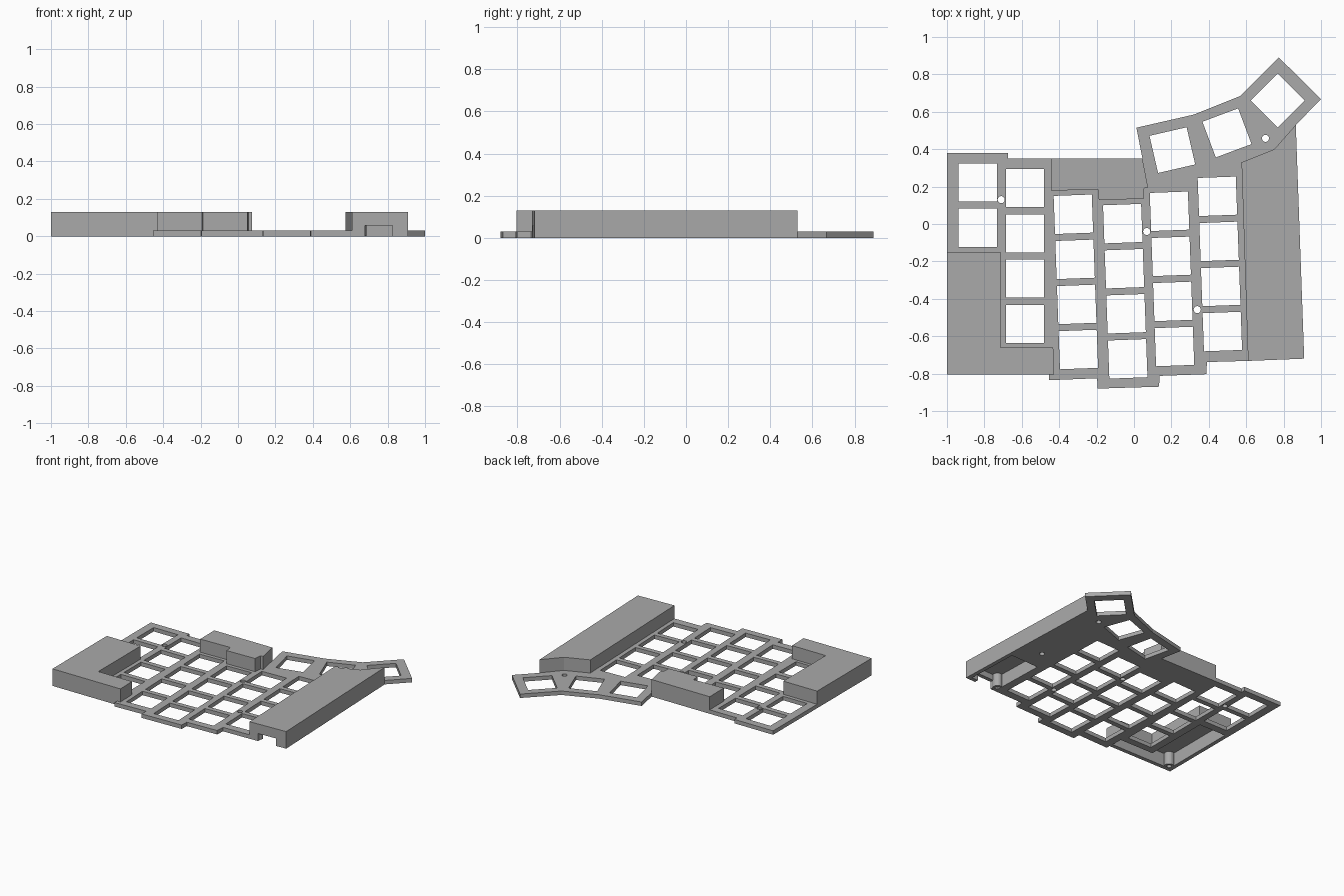
import bpy, bmesh, math
from mathutils import Matrix, Vector

if "Cube" in bpy.data.objects:
    bpy.data.objects.remove(bpy.data.objects["Cube"])

T, H, CEIL = 0.03, 0.13, 0.10   # plate thickness, block height, pocket ceiling

grey = bpy.data.materials.new("mid_grey")
grey.diffuse_color = (0.4, 0.4, 0.4, 1)
grey.use_nodes = True
grey.node_tree.nodes["Principled BSDF"].inputs["Base Color"].default_value = grey.diffuse_color


def prism(name, loops, z0, z1):
    """Extrude one or more closed xy loops between two heights."""
    bm = bmesh.new()
    for pts in loops:
        low = bm.faces.new([bm.verts.new((x, y, z0)) for x, y in pts])
        up = bmesh.ops.extrude_face_region(bm, geom=[low])["geom"]
        for v in up:
            if isinstance(v, bmesh.types.BMVert):
                v.co.z = z1
    bmesh.ops.recalc_face_normals(bm, faces=bm.faces)
    me = bpy.data.meshes.new(name)
    bm.to_mesh(me)
    bm.free()
    ob = bpy.data.objects.new(name, me)
    bpy.context.collection.objects.link(ob)
    me.materials.append(grey)
    return ob


def combine(ob, other, op):
    """Apply a boolean and remove the helper."""
    mod = ob.modifiers.new("cut", "BOOLEAN")
    mod.operation, mod.object, mod.solver = op, other, "EXACT"
    bpy.context.view_layer.objects.active = ob
    bpy.ops.object.modifier_apply(modifier=mod.name)
    bpy.data.objects.remove(other)


def square(cx, cy, deg, s=0.204):
    rot = Matrix.Rotation(math.radians(deg), 2)
    return [Vector((cx, cy)) + rot @ Vector((a * s / 2, b * s / 2))
            for a, b in ((-1, -1), (1, -1), (1, 1), (-1, 1))]


def circle(cx, cy, r, n=20):
    return [(cx + r * math.cos(i * math.tau / n), cy + r * math.sin(i * math.tau / n))
            for i in range(n)]


# Switch plate outline
plate = prism("keyboard_plate", [[
    (-1, 0.38), (-0.675, 0.38), (-0.675, 0.35), (0.045, 0.35), (0.013, 0.515),
    (0.32, 0.585), (0.57, 0.685), (0.775, 0.89), (1, 0.667), (0.865, 0.53),
    (0.91, -0.72), (0.61, -0.732), (0.39, -0.738), (0.387, -0.803), (0.137, -0.812),
    (0.134, -0.87), (-0.195, -0.88), (-0.197, -0.825), (-0.455, -0.835),
    (-0.454, -0.805), (-1, -0.805)]], 0, T)

# Raised housings
left_loop = [(-1, -0.15), (-0.715, -0.15), (-0.715, -0.66), (-0.432, -0.66),
             (-0.427, -0.805), (-1, -0.805)]
back_loop = [(-0.445, 0.35), (0.045, 0.35), (0.075, 0.195), (0.055, 0.193),
             (0.05, 0.135), (-0.188, 0.128), (-0.192, 0.185), (-0.443, 0.178)]
right_loop = [(0.575, 0.33), (0.75, 0.4), (0.865, 0.53), (0.91, -0.72), (0.61, -0.732)]
for name, loop in (("left_housing", left_loop), ("back_housing", back_loop),
                   ("right_housing", right_loop)):
    combine(plate, prism(name, [loop], 0, H), "UNION")

# Key openings: straight outer columns, tilted inner columns, fanned thumb keys
keys = [square(-0.835, 0.222 - 0.242 * i, 0) for i in range(2)]
keys += [square(-0.583, 0.192 - 0.242 * i, 0) for i in range(4)]
for x, y in ((-0.324, 0.052), (-0.06, 0.002), (0.19, 0.068), (0.446, 0.148)):
    keys += [square(x + 0.0088 * i, y - 0.241 * i, 2.1) for i in range(4)]
keys += [square(0.205, 0.395, 13), square(0.497, 0.487, 20.5), square(0.768, 0.66, 45)]
combine(plate, prism("key_cutter", keys, -0.1, 0.3), "DIFFERENCE")

# Screw holes
screws = [circle(x, y, 0.019) for x, y in
          ((-0.71, 0.13), (0.068, -0.04), (0.338, -0.458), (0.703, 0.458))]
combine(plate, prism("screw_cutter", screws, -0.1, 0.3), "DIFFERENCE")
combine(plate, prism("blind_hole_cutter", [circle(0.72, -0.13, 0.019)], -0.1, CEIL),
        "DIFFERENCE")

# Hollow undersides of the left and right housings
pockets = [
    [(-0.97, -0.18), (-0.745, -0.18), (-0.745, -0.69), (-0.46, -0.69),
     (-0.457, -0.775), (-0.97, -0.775)],
    [(0.628, -0.29), (0.864, -0.28), (0.878, -0.692), (0.64, -0.702)]]
combine(plate, prism("pocket_cutter", pockets, -0.1, CEIL), "DIFFERENCE")

# Cable slot in the front wall of the right housing
slot = [(0.68, -0.8), (0.825, -0.8), (0.825, -0.65), (0.68, -0.65)]
combine(plate, prism("slot_cutter", [slot], -0.1, 0.057), "DIFFERENCE")

# Screw posts in the pocket corners
for name, x, y in (("left_screw_post", -0.95, -0.755), ("right_screw_post", 0.653, -0.688)):
    post = prism(name, [circle(x, y, 0.034)], 0.001, CEIL + 0.005)
    combine(post, prism("bore_cutter", [circle(x, y, 0.017)], -0.1, 0.08), "DIFFERENCE")
